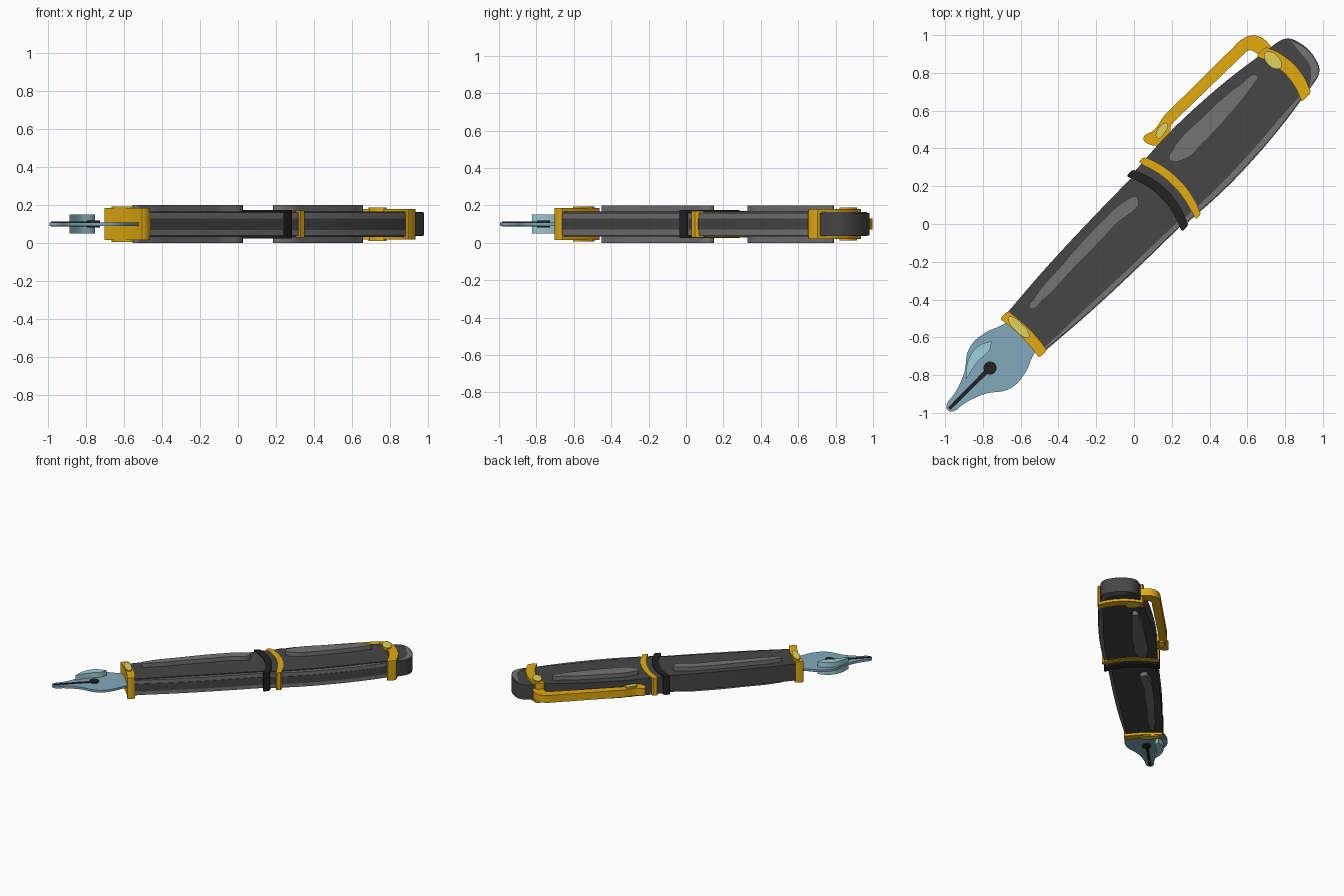
import bpy
import math

if "Cube" in bpy.data.objects:
    bpy.data.objects.remove(bpy.data.objects["Cube"], do_unlink=True)

MID = 0.1
R = math.sqrt(0.5)


def material(name, code):
    lin = []
    for i in (0, 2, 4):
        c = int(code[i:i + 2], 16) / 255
        lin.append(c / 12.92 if c < 0.04 else ((c + 0.055) / 1.055) ** 2.4)
    mat = bpy.data.materials.new(name)
    mat.use_nodes = True
    mat.diffuse_color = (*lin, 1)
    mat.node_tree.nodes["Principled BSDF"].inputs["Base Color"].default_value = (*lin, 1)
    return mat


DARK = material("charcoal", "474647")
GREY = material("glossy grey", "757375")
BLACK = material("black", "222224")
GOLD = material("gold", "E2AB10")
PALE = material("pale gold", "E0D258")
STEEL = material("blue steel", "82AABD")
SHINE = material("pale steel", "A0D0DA")


def slab(name, points, half, mat, corners=(), flat=None):
    """Smooth closed outline (u along the pen, v across it) extruded around mid height."""
    curve = bpy.data.curves.new(name, "CURVE")
    curve.dimensions = "2D"
    curve.fill_mode = "BOTH"
    curve.extrude = half
    curve.resolution_u = 8
    spline = curve.splines.new("BEZIER")
    spline.bezier_points.add(len(points) - 1)
    spline.use_cyclic_u = True
    for i, (bp, (u, v)) in enumerate(zip(spline.bezier_points, points)):
        bp.co = ((u - v) * R, (u + v) * R, 0)
        kind = "VECTOR" if i in corners else "AUTO"
        bp.handle_left_type = bp.handle_right_type = kind
    temp = bpy.data.objects.new(name + "_outline", curve)
    bpy.context.collection.objects.link(temp)
    bpy.context.view_layer.update()
    mesh = bpy.data.meshes.new_from_object(
        temp.evaluated_get(bpy.context.evaluated_depsgraph_get()))
    bpy.data.objects.remove(temp, do_unlink=True)
    mesh.name = name
    obj = bpy.data.objects.new(name, mesh)
    bpy.context.collection.objects.link(obj)
    obj.location.z = MID
    mesh.materials.clear()
    mesh.materials.append(mat)
    if flat:
        # Upper and lower faces take the second colour, the rim keeps the first
        mesh.materials.append(flat)
        for face in mesh.polygons:
            face.material_index = int(abs(face.center.z) > half * 0.9)
    bpy.ops.object.select_all(action="DESELECT")
    obj.select_set(True)
    bpy.context.view_layer.objects.active = obj
    bpy.ops.object.shade_smooth_by_angle(angle=math.radians(35))


def mirrored(side):
    return side + [(u, -v) for u, v in reversed(side)]


def body(name, side, inset):
    """Thin full-width core, thicker dark body and a glossy strip along the right edge."""
    n = len(side)
    inner = [(u, -v + d) for (u, v), d in zip(side, inset)]
    ends = (0, n - 1, n, 2 * n - 1)
    slab(name + "_core", mirrored(side), 0.03, DARK, ends)
    slab(name, side + inner[::-1], 0.067, DARK, ends)
    slab(name + "_edge_strip", inner + [(u, -v + 0.004) for u, v in reversed(side)],
         0.06, GREY, ends)


def band(name, u0, u1, width, bulge, half, mat):
    """Cross band with small rounded corners, bowed toward the cap end."""
    steps = [-0.96, -0.5, 0, 0.5, 0.96]
    mid = (u0 + u1) / 2
    third = (u1 - u0) / 3

    def row(u, s):
        return [(u + bulge * (1 - t * t), s * t * width) for t in steps]

    pts = row(u0, 1) + [(mid - third, width), (mid + third, width)]
    pts += row(u1, -1) + [(mid + third, -width), (mid - third, -width)]
    slab(name, pts, half, mat, (4, 5, 6, 7, 11, 12, 13, 0))


def xy(points):
    return [((x + y) * R, (y - x) * R) for x, y in points]


def oval(u, v, ru, rv):
    return [(u + ru * math.cos(a * math.pi / 4), v + rv * math.sin(a * math.pi / 4))
            for a in range(8)]


# Barrel and cap
body("barrel", [(-0.82, 0.141), (-0.5, 0.165), (-0.15, 0.178), (0.2, 0.183)],
     [0.014, 0.03, 0.03, 0.027])
body("cap", [(0.2, 0.194), (0.45, 0.209), (0.7, 0.204), (0.95, 0.182), (1.12, 0.157)],
     [0.027, 0.034, 0.036, 0.032, 0.017])

# Domed cap end with a glossy crescent near the rim
slab("cap_end", mirrored([(1.08, 0.155), (1.2, 0.146), (1.262, 0.125), (1.295, 0.07)]),
     0.06, DARK, (0, 7))
slab("cap_end_shine",
     [(1.17, -0.144), (1.2, -0.14), (1.258, -0.12), (1.289, -0.067), (1.292, 0.04),
      (1.273, 0.095), (1.265, 0.03), (1.252, -0.065), (1.225, -0.102)],
     0.064, GREY, (0, 5))

# Rings
band("black_ring", 0.15, 0.2, 0.208, 0.05, 0.075, BLACK)
band("cap_lip_band", 0.247, 0.288, 0.214, 0.045, 0.071, GOLD)
band("cap_top_band", 1.085, 1.155, 0.172, 0.042, 0.08, GOLD)
band("nib_collar", -0.856, -0.797, 0.146, 0.012, 0.085, GOLD)
slab("cap_band_shine", oval(1.133, 0.093, 0.033, 0.058), 0.088, GOLD, flat=PALE)
slab("collar_shine", oval(-0.818, 0.045, 0.026, 0.077), 0.094, GOLD, flat=PALE)

# Raised highlights on barrel and cap
slab("barrel_shine",
     [(-0.705, 0.075), (-0.65, 0.097), (-0.44, 0.116), (-0.1, 0.131), (0.06, 0.118),
      (0.112, 0.088), (-0.085, 0.067), (-0.39, 0.06), (-0.618, 0.056)], 0.1, GREY)
slab("cap_shine",
     [(0.374, 0.108), (0.423, 0.134), (0.673, 0.143), (0.916, 0.125), (1.017, 0.092),
      (0.97, 0.075), (0.793, 0.054), (0.561, 0.045), (0.43, 0.054)], 0.1, GREY)

# Pocket clip
slab("clip", xy([(0.05, 0.452), (0.08, 0.422), (0.135, 0.42), (0.183, 0.463),
                 (0.196, 0.527), (0.574, 0.892), (0.611, 0.92), (0.648, 0.905),
                 (0.7, 0.86), (0.745, 0.915), (0.678, 0.985), (0.622, 0.998),
                 (0.569, 0.976), (0.52, 0.93), (0.161, 0.575), (0.108, 0.5)]),
     0.03, GOLD, (4, 5, 8, 9, 13, 14))
slab("clip_shine", xy([(0.124, 0.455), (0.14, 0.52), (0.175, 0.533), (0.16, 0.48)]),
     0.042, GOLD, flat=PALE)

# Nib with breather hole and slit
slab("nib", mirrored([(-0.81, 0.1), (-0.88, 0.118), (-0.965, 0.15), (-1.077, 0.153),
                      (-1.2, 0.075), (-1.308, 0.037), (-1.372, 0.027), (-1.391, 0.013)]),
     0.009, STEEL, (0, 15))
slab("nib_shine", [(-1.211, 0.047), (-1.139, 0.107), (-1.045, 0.126), (-0.97, 0.096),
                   (-1.01, 0.07), (-1.102, 0.069)], 0.05, SHINE, (0, 3))
slab("breather_hole", oval(-1.078, 0, 0.034, 0.034), 0.019, BLACK)
slab("nib_slit", mirrored([(-1.08, 0.012), (-1.384, 0.009)]), 0.013, BLACK, range(4))
